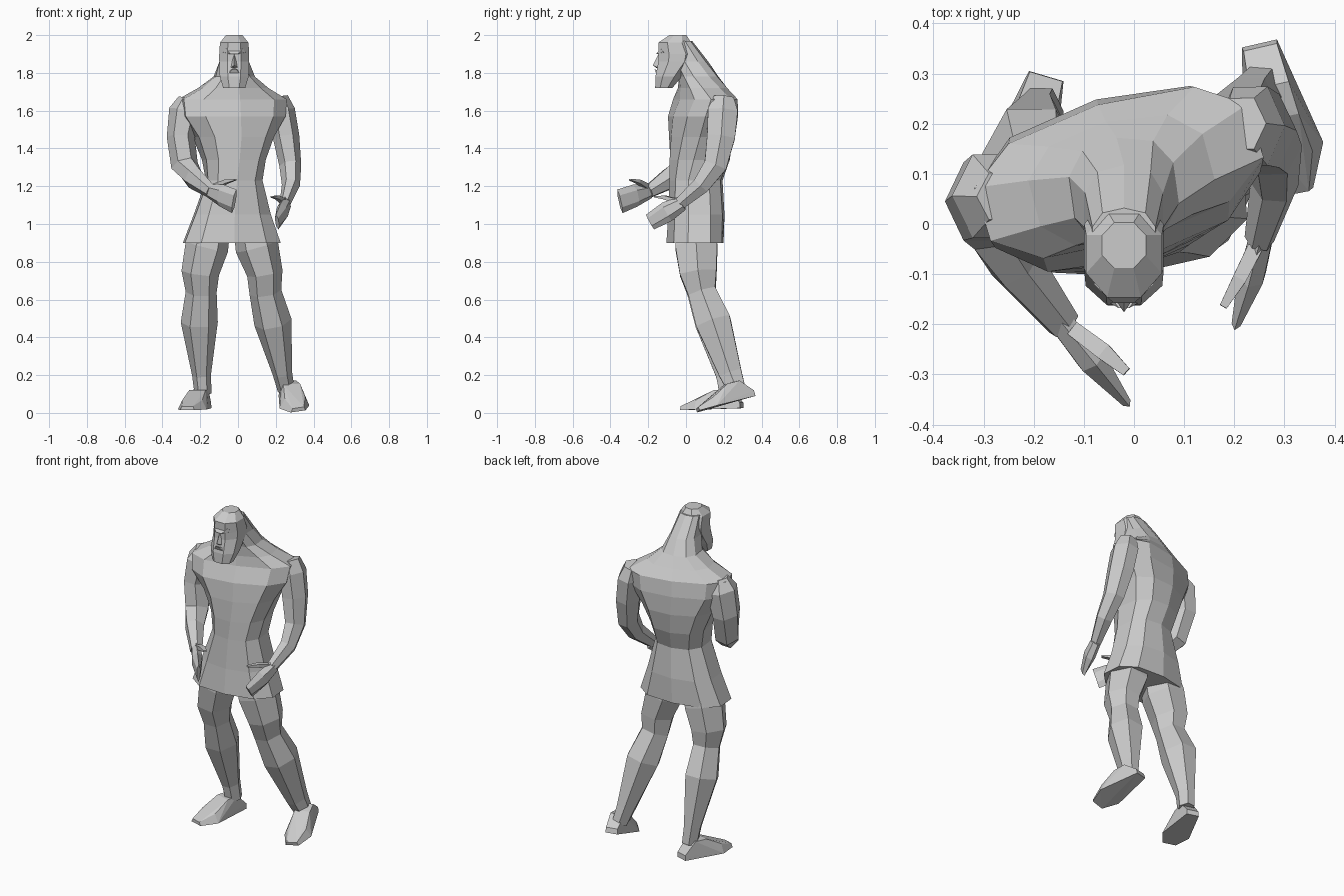
import bpy, bmesh
from math import sin, cos, pi, radians
from mathutils import Vector

X, Z = Vector((1, 0, 0)), Vector((0, 0, 1))


def finish(name, bm):
    bmesh.ops.recalc_face_normals(bm, faces=bm.faces[:])
    me = bpy.data.meshes.new(name)
    bm.to_mesh(me)
    bm.free()
    ob = bpy.data.objects.new(name, me)
    bpy.context.collection.objects.link(ob)
    return ob


def skin(name, rings):
    """Bridge a stack of equal-sized point rings and cap both ends."""
    bm = bmesh.new()
    vs = [[bm.verts.new(p) for p in r] for r in rings]
    n = len(vs[0])
    for a, b in zip(vs, vs[1:]):
        for i in range(n):
            j = (i + 1) % n
            bm.faces.new((a[i], a[j], b[j], b[i]))
    bm.faces.new(vs[0])
    bm.faces.new(vs[-1])
    return finish(name, bm)


def ring(c, u, v, n, power=1.0):
    pts = []
    f = lambda s: (abs(s) ** power) * (1 if s > 0 else -1)
    for i in range(n):
        t = 2 * pi * (i + 0.5) / n
        pts.append(c + u * f(cos(t)) + v * f(sin(t)))
    return pts


def limb(name, stations, ref=X, n=6):
    """Loft along a path; station = x, y, z, half depth, half width along ref."""
    cs = [Vector(s[:3]) for s in stations]
    rings = []
    for i, s in enumerate(stations):
        t = (cs[min(i + 1, len(cs) - 1)] - cs[max(i - 1, 0)]).normalized()
        u = t.cross(ref).normalized()
        v = u.cross(t).normalized()
        rings.append(ring(cs[i], u * s[3] * 1.07, v * s[4], n))
    return skin(name, rings)


def stack(name, sections, n, power):
    """Horizontal sections: z, centre x, y front, y back, half width, yaw."""
    rings = []
    for z, cx, y0, y1, w, yaw in sections:
        a = radians(yaw)
        u, v = Vector((cos(a), sin(a), 0)), Vector((-sin(a), cos(a), 0))
        c = Vector((cx, (y0 + y1) / 2, z))
        rings.append(ring(c, u * w * 1.04, v * (y1 - y0) / 2 * 1.03, n, power))
    return skin(name, rings)


def hull(name, pts):
    bm = bmesh.new()
    for p in pts:
        bm.verts.new(p)
    bmesh.ops.convex_hull(bm, input=bm.verts[:])
    return finish(name, bm)


# Tunic and torso, twisting towards the shoulders and running up into the neck
stack("torso", [
    (0.90, -0.033, -0.10, 0.195, 0.255, 5),
    (1.05, -0.03, -0.09, 0.20, 0.20, 5),
    (1.23, -0.02, -0.085, 0.19, 0.145, 6),
    (1.34, -0.022, -0.085, 0.23, 0.16, 11),
    (1.46, -0.025, -0.08, 0.25, 0.205, 15),
    (1.57, -0.03, -0.07, 0.25, 0.275, 16),
    (1.66, -0.03, -0.035, 0.24, 0.285, 17),
    (1.72, -0.025, -0.03, 0.205, 0.18, 15),
    (1.78, -0.02, -0.035, 0.17, 0.105, 8),
    (1.86, -0.02, -0.06, 0.115, 0.078, 0),
    (1.97, -0.02, -0.09, 0.03, 0.063, 0)], 10, 0.8)

# Head with long square beard
stack("head", [
    (1.72, -0.02, -0.165, -0.07, 0.06, 0),
    (1.78, -0.02, -0.165, -0.02, 0.079, 0),
    (1.86, -0.02, -0.15, 0.05, 0.082, 0),
    (1.90, -0.02, -0.15, 0.06, 0.082, 0),
    (1.96, -0.02, -0.15, 0.03, 0.078, 0),
    (2.00, -0.02, -0.09, 0.005, 0.045, 0)], 8, 0.92)
hull("nose", [(-0.02, -0.14, 1.91), (-0.02, -0.176, 1.84), (-0.045, -0.14, 1.825),
              (0.005, -0.14, 1.825), (-0.02, -0.14, 1.815)])
hull("brow", [(-0.02 + s * x, y, z) for s in (-1, 1) for x, y, z in
              ((0.06, -0.12, 1.91), (0.02, -0.158, 1.90), (0.045, -0.135, 1.93), (0.05, -0.10, 1.90))])
hull("moustache", [(-0.02 + s * x, y, z) for s in (-1, 1) for x, y, z in
                   ((0.01, -0.168, 1.82), (0.042, -0.15, 1.78), (0.03, -0.14, 1.81))])

# Arms
limb("right_arm", [
    (-0.265, 0.055, 1.665, 0.05, 0.05), (-0.28, 0.055, 1.60, 0.09, 0.085),
    (-0.303, 0.045, 1.46, 0.085, 0.074), (-0.283, 0.01, 1.31, 0.07, 0.072),
    (-0.235, -0.08, 1.245, 0.06, 0.055), (-0.14, -0.20, 1.17, 0.035, 0.035)])
limb("left_arm", [
    (0.215, 0.20, 1.67, 0.055, 0.05), (0.232, 0.195, 1.60, 0.085, 0.07),
    (0.255, 0.185, 1.46, 0.08, 0.07), (0.277, 0.155, 1.31, 0.065, 0.058),
    (0.28, 0.08, 1.205, 0.05, 0.048), (0.25, -0.03, 1.11, 0.035, 0.03)])

# Mitten hands and thumbs
limb("right_hand", [(-0.15, -0.19, 1.175, 0.025, 0.04), (-0.085, -0.27, 1.15, 0.03, 0.06),
                    (-0.02, -0.35, 1.12, 0.01, 0.065)], Z)
limb("right_thumb", [(-0.12, -0.21, 1.20, 0.02, 0.02), (-0.06, -0.255, 1.225, 0.022, 0.014),
                     (-0.015, -0.295, 1.235, 0.012, 0.006)], Z, 4)
limb("left_hand", [(0.255, -0.02, 1.11, 0.025, 0.04), (0.235, -0.10, 1.065, 0.028, 0.055),
                   (0.207, -0.19, 1.01, 0.01, 0.045)], Z)
limb("left_thumb", [(0.24, -0.05, 1.12, 0.02, 0.02), (0.21, -0.11, 1.14, 0.018, 0.014),
                    (0.178, -0.165, 1.145, 0.01, 0.006)], Z, 4)

# Legs
limb("right_leg", [
    (-0.14, 0.05, 0.98, 0.11, 0.10), (-0.165, 0.055, 0.88, 0.12, 0.115),
    (-0.20, 0.065, 0.74, 0.105, 0.10), (-0.195, 0.08, 0.64, 0.08, 0.082),
    (-0.205, 0.14, 0.48, 0.10, 0.098), (-0.193, 0.21, 0.20, 0.055, 0.05),
    (-0.185, 0.225, 0.10, 0.05, 0.045)])
limb("left_leg", [
    (0.075, 0.05, 0.98, 0.11, 0.10), (0.10, 0.055, 0.88, 0.12, 0.115),
    (0.142, 0.065, 0.74, 0.105, 0.095), (0.145, 0.085, 0.64, 0.08, 0.085),
    (0.185, 0.145, 0.48, 0.10, 0.10), (0.235, 0.235, 0.21, 0.065, 0.052),
    (0.255, 0.27, 0.12, 0.05, 0.045)])


# Feet: local profile is forward distance, half width, height
def foot(name, heel, toe, roll=0.0):
    h, t = Vector(heel), Vector(toe)
    f = t - h
    length = f.length
    f.normalize()
    s = f.cross(Z).normalized()
    up = s.cross(f)
    prof = [(0, 0.036, 0), (0, 0.034, 0.03), (0.2, 0.04, 0.10), (0.42, 0.045, 0.10),
            (0.72, 0.08, 0), (0.72, 0.055, 0.05), (1, 0.04, 0), (1, 0.03, 0.02)]
    hull(name, [h + f * d * length + s * w * k + up * (z - roll * w * k * d)
                for d, w, z in prof for k in (-1, 1)])


foot("right_foot", (-0.175, 0.295, 0.025), (-0.268, -0.02, 0.015))
foot("left_foot", (0.25, 0.36, 0.09), (0.318, 0.065, 0.008), 0.15)
